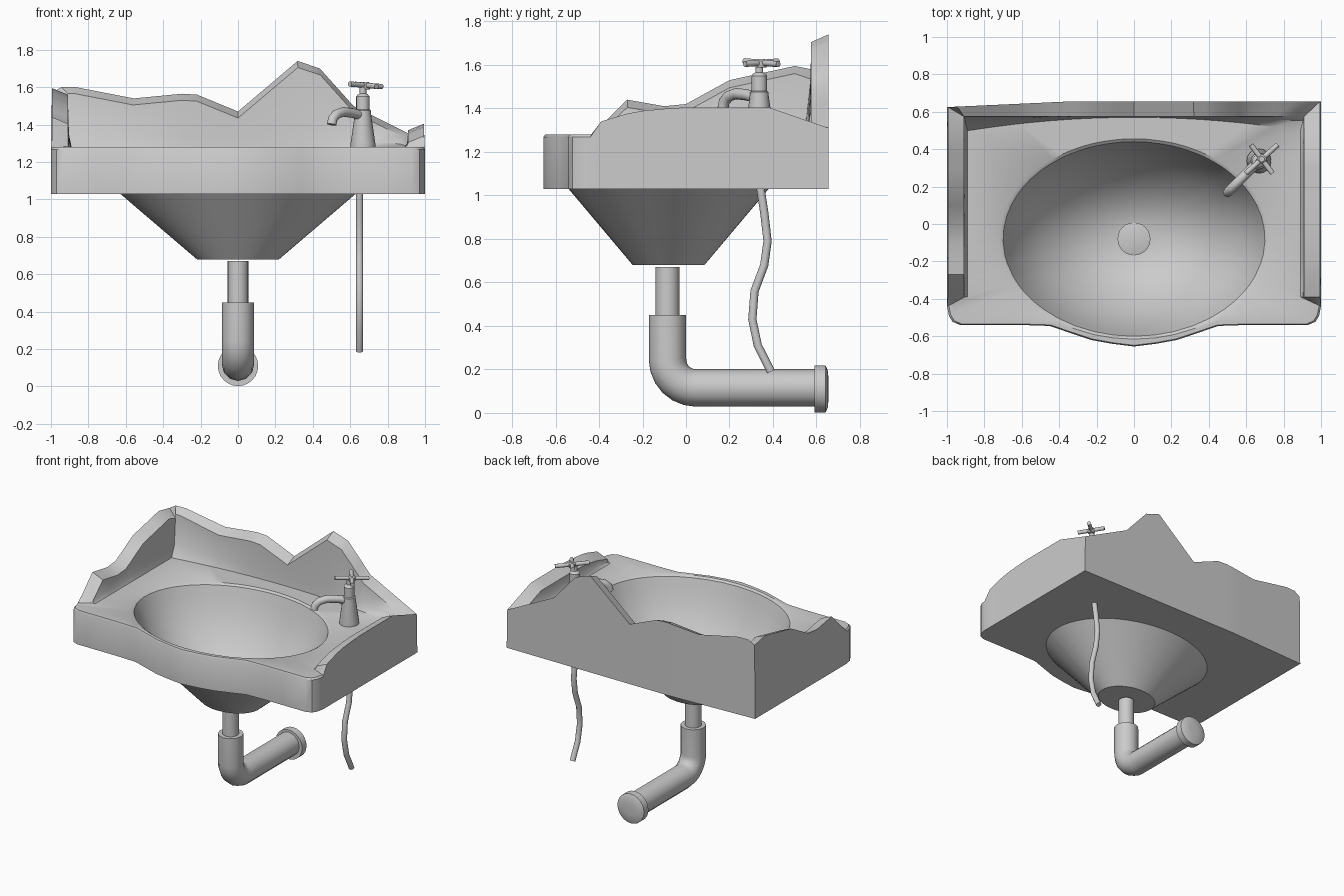
import bpy, bmesh, math
from mathutils import Vector, Matrix

if "Cube" in bpy.data.objects:
    bpy.data.objects.remove(bpy.data.objects["Cube"], do_unlink=True)

grey = bpy.data.materials.new("plain_grey")
grey.use_nodes = True
COLOUR = (0.6, 0.6, 0.6, 1)
grey.diffuse_color = COLOUR
grey.node_tree.nodes["Principled BSDF"].inputs["Base Color"].default_value = COLOUR


def finish(ob, angle=35):
    ob.data.materials.clear()
    ob.data.materials.append(grey)
    bpy.ops.object.select_all(action='DESELECT')
    ob.select_set(True)
    bpy.context.view_layer.objects.active = ob
    bpy.ops.object.shade_smooth_by_angle(angle=math.radians(angle))
    return ob


def loft(name, rings, angle=35):
    """Skin matching closed rings and cap both ends."""
    bm = bmesh.new()
    rows = [[bm.verts.new(p) for p in ring] for ring in rings]
    n = len(rows[0])
    for a, b in zip(rows, rows[1:]):
        for i in range(n):
            j = (i + 1) % n
            bm.faces.new((a[i], a[j], b[j], b[i]))
    bm.faces.new(rows[0])
    bm.faces.new(rows[-1])
    bmesh.ops.remove_doubles(bm, verts=bm.verts, dist=0.0005)
    bmesh.ops.recalc_face_normals(bm, faces=bm.faces)
    mesh = bpy.data.meshes.new(name)
    bm.to_mesh(mesh)
    bm.free()
    ob = bpy.data.objects.new(name, mesh)
    bpy.context.collection.objects.link(ob)
    return finish(ob, angle)


def lathe(name, profile, origin, turn=Matrix(), sides=24):
    """Spin (radius, height) points about an axis through origin."""
    rings = []
    for r, h in profile:
        angles = [math.tau * i / sides for i in range(sides)]
        rings.append([Vector(origin) + turn @ Vector((r * math.cos(a), r * math.sin(a), h))
                      for a in angles])
    return loft(name, rings)


def tube(name, points, radius):
    curve = bpy.data.curves.new(name, 'CURVE')
    curve.dimensions = '3D'
    curve.bevel_depth = radius
    curve.bevel_resolution = 4
    curve.use_fill_caps = True
    spline = curve.splines.new('POLY')
    spline.points.add(len(points) - 1)
    for p, co in zip(spline.points, points):
        p.co = (*co, 1)
    ob = bpy.data.objects.new(name, curve)
    bpy.context.collection.objects.link(ob)
    bpy.ops.object.select_all(action='DESELECT')
    ob.select_set(True)
    bpy.context.view_layer.objects.active = ob
    bpy.ops.object.convert(target='MESH')
    return finish(bpy.context.view_layer.objects.active, 50)


def interp(knots, t):
    if t <= knots[0][0]:
        return knots[0][1]
    for (a, u), (b, v) in zip(knots, knots[1:]):
        if t <= b:
            return u + (v - u) * (t - a) / (b - a)
    return knots[-1][1]


# Broken upper edge: back wall by x, side walls by y
DECK, UNDER, BACK = 1.28, 1.03, 0.655
back_edge = [(-1, 1.57), (-.95, 1.6), (-.87, 1.6), (-.56, 1.54), (-.3, 1.565), (-.22, 1.56),
             (0, 1.47), (.32, 1.74), (.44, 1.7), (.62, 1.5), (1, 1.31)]
right_edge = [(-.44, DECK), (-.39, 1.34), (-.24, 1.385), (-.03, 1.405), (.38, 1.405), (BACK, 1.31)]
left_edge = [(-.44, DECK), (-.39, 1.32), (-.27, 1.44), (-.1, 1.41), (0, 1.42),
             (.2, 1.53), (.5, 1.595), (BACK, 1.57)]

# Outline, half of it mirrored: bowed front, rounded corner, side, back
front = [(0, -.655), (.12, -.64), (.23, -.62), (.34, -.583), (.45, -.545), (.6, -.54), (.75, -.54),
         (.93, -.54), (.97, -.523), (.99, -.49), (1, -.44)]
side = [(1, y) for y in (-.39, -.27, -.2, -.1, 0, .1, .2, .3, .38, .5)]
back = [(x, BACK) for x in (1, .95, .87, .75, .62, .56, .44, .38, .32, .3, .22, .1, 0)]
half = front + side + back
outline = half + [(-x, y) for x, y in reversed(half[1:-1])]

CY = -.08


def ellipse(x, y, rx, ry, z):
    a = math.atan2((y - CY) / .52, x / .7)
    return (rx * math.cos(a), CY + ry * math.sin(a), z)


# Basin: underside cone, skirt, jagged wall, deck and bowl in one skin
under, skirt, lip, crest, cove, crease = [], [], [], [], [], []
for x, y in outline:
    if y == BACK:
        top = interp(back_edge, x)
    else:
        top = interp(right_edge if x > 0 else left_edge, y)
    oy = y - .03 * max(0, -x - .35) / .65 if y == BACK else y
    skirt.append((x, oy, UNDER))
    if top <= DECK + .001:
        lip.append((x, y, DECK - .012))
        crest.append((x * .99, y * .99, DECK))
        cove.append((x * .98, y * .98, DECK))
        crease.append((x * .97, y * .97, DECK))
        continue
    sx = max(-1, min(1, x / .88))
    inner = Vector((max(-.91, min(.91, x)), min(y, .575), max(DECK + .01, top - .035)))
    base_y = min(y, .5 + .07 * (1 - sx * sx))
    foot = Vector((max(-.89, min(.89, x)), base_y, DECK))
    mid = inner.lerp(foot, .3)
    mid.z = DECK + .25 * (inner.z - DECK)
    lip.append((x * .995, oy, top))
    crest.append(inner)
    cove.append(mid)
    crease.append(foot)

rings = [[ellipse(x, y, .22, .165, .68) for x, y in outline],
         [ellipse(x, y, .63, .46, UNDER) for x, y in outline],
         skirt, lip, crest, cove, crease]
for s, z in ((1.03, DECK), (1, 1.268), (.96, 1.2), (.88, 1.08), (.74, .95),
             (.58, .85), (.42, .78), (.26, .74), (.13, .725)):
    rings.append([ellipse(x, y, .7 * s, .52 * s, z) for x, y in outline])
loft("basin", rings)

# Drain plate in the bowl
lathe("drain", [(.088, .715), (.088, .738), (.075, .742)], (0, CY, 0))

# Waste pipe: narrow tailpiece, wide elbow and wall flange
PY, PZ, BEND = -.085, .115, .13
lathe("tailpiece", [(.055, .43), (.055, .67)], (0, PY, 0))
path = [(0, PY, .45)]
for i in range(7):
    a = math.pi / 2 * i / 6
    path.append((0, PY + BEND * (1 - math.cos(a)), PZ + BEND * (1 - math.sin(a))))
path.append((0, .61, PZ))
tube("waste_pipe", path, .086)
lathe("wall_flange", [(.108, .59), (.108, .642), (.085, .652), (.04, .656)],
      (0, 0, .11), Matrix.Rotation(-math.pi / 2, 3, 'X'))

# Supply hose hanging below
hose = [(.34, 1.05), (.36, .92), (.375, .79), (.36, .68), (.315, .56), (.305, .43), (.33, .31), (.39, .19)]
tube("supply_hose", [(.65, y, z) for y, z in hose], .019)

# Tap: tapered body, bent spout and cross handle
TX, TY = .668, .337
lathe("tap_body", [(.066, 1.27), (.066, 1.3), (.043, 1.46), (.043, 1.475), (.036, 1.48), (.036, 1.55),
                   (.028, 1.56), (.018, 1.565), (.018, 1.6)], (TX, TY, 0), sides=16)
spout = [(0, 1.445), (.08, 1.462), (.15, 1.468), (.2, 1.455), (.228, 1.43), (.235, 1.4)]
tube("tap_spout", [(TX - d * .71, TY - d * .71, z) for d, z in spout], .026)
lathe("handle_hub", [(.022, 1.588), (.026, 1.6), (.026, 1.618), (.015, 1.628)], (TX + .015, TY + .01, 0), sides=12)
for name, deg, reach in (("handle_bar_long", 42, .115), ("handle_bar_short", -53, .095)):
    d = Vector((math.cos(math.radians(deg)), math.sin(math.radians(deg)), -.06)) * reach
    c = Vector((TX + .015, TY + .01, 1.61))
    tube(name, [c - d, c + d], .014)
